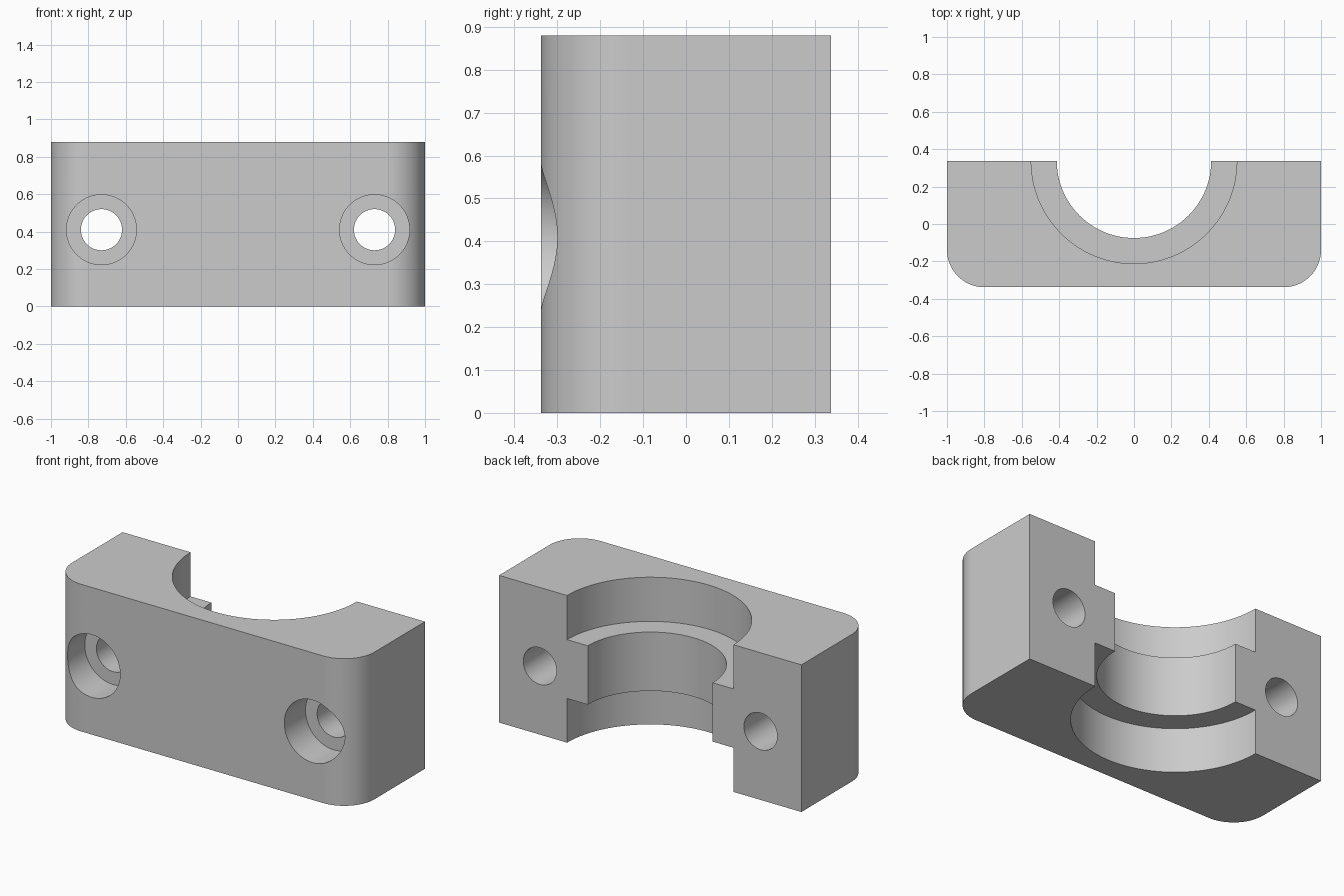
import bpy
import bmesh
import math
from mathutils import Matrix

cube = bpy.data.objects.get("Cube")
if cube:
    bpy.data.objects.remove(cube, do_unlink=True)

HALF_W, HALF_D, HEIGHT = 1.0, 0.338, 0.88
CORNER = 0.2
RIB_LOW, RIB_HIGH = 0.264, 0.616
BORE_R, RECESS_R = 0.413, 0.55
HOLE_X, HOLE_Z, HOLE_R = 0.73, 0.41, 0.11
POCKET_R, POCKET_DEPTH = 0.187, 0.2
OVER = 0.1  # how far cutters reach past the block

grey = bpy.data.materials.new("plain grey")
grey.use_nodes = True
grey.diffuse_color = (0.6, 0.6, 0.6, 1)
grey.node_tree.nodes["Principled BSDF"].inputs["Base Color"].default_value = (0.6, 0.6, 0.6, 1)


def add_object(name, bm):
    mesh = bpy.data.meshes.new(name)
    bm.to_mesh(mesh)
    bm.free()
    mesh.materials.append(grey)
    obj = bpy.data.objects.new(name, mesh)
    bpy.context.collection.objects.link(obj)
    return obj


def cylinder(name, radius, start, end, x, other, axis):
    """Cylinder along z (other = y) or along y (other = z)."""
    bm = bmesh.new()
    mid = (start + end) / 2
    if axis == "Z":
        place = Matrix.Translation((x, other, mid))
    else:
        place = Matrix.Translation((x, mid, other)) @ Matrix.Rotation(math.pi / 2, 4, "X")
    bmesh.ops.create_cone(bm, cap_ends=True, segments=96, radius1=radius,
                          radius2=radius, depth=end - start, matrix=place)
    obj = add_object(name, bm)
    obj.hide_render = True
    return obj


# Block: outline with two rounded front corners, pulled up
outline = [(HALF_W, HALF_D), (-HALF_W, HALF_D)]
STEPS = 24
for side, first in ((-1, math.pi), (1, 1.5 * math.pi)):
    for i in range(STEPS + 1):
        a = first + i / STEPS * math.pi / 2
        outline.append((side * (HALF_W - CORNER) + CORNER * math.cos(a),
                        -HALF_D + CORNER + CORNER * math.sin(a)))
bm = bmesh.new()
base = bm.faces.new([bm.verts.new((x, y, 0)) for x, y in outline])
top = bmesh.ops.extrude_face_region(bm, geom=[base])["geom"]
bmesh.ops.translate(bm, vec=(0, 0, HEIGHT),
                    verts=[v for v in top if isinstance(v, bmesh.types.BMVert)])
bmesh.ops.recalc_face_normals(bm, faces=bm.faces)
block = add_object("clamp_block", bm)

# Half-round bore with a wider recess above and below the rib
cutters = [
    cylinder("bore_cutter", BORE_R, -OVER, HEIGHT + OVER, 0, HALF_D, "Z"),
    cylinder("lower_recess_cutter", RECESS_R, -OVER, RIB_LOW, 0, HALF_D, "Z"),
    cylinder("upper_recess_cutter", RECESS_R, RIB_HIGH, HEIGHT + OVER, 0, HALF_D, "Z"),
]
# Bolt holes with wider pockets at the front
for x in (-HOLE_X, HOLE_X):
    cutters.append(cylinder("bolt_hole_cutter", HOLE_R, -HALF_D - OVER, HALF_D + OVER,
                            x, HOLE_Z, "Y"))
    cutters.append(cylinder("bolt_pocket_cutter", POCKET_R, -HALF_D - OVER,
                            -HALF_D + POCKET_DEPTH, x, HOLE_Z, "Y"))

bpy.ops.object.select_all(action="DESELECT")
block.select_set(True)
bpy.context.view_layer.objects.active = block
for cutter in cutters:
    cut = block.modifiers.new("cut", "BOOLEAN")
    cut.operation = "DIFFERENCE"
    cut.solver = "EXACT"
    cut.object = cutter
    bpy.ops.object.modifier_apply(modifier=cut.name)
    bpy.data.objects.remove(cutter, do_unlink=True)

# Smooth curves, crisp edges, flat faces kept even
bpy.ops.object.shade_smooth_by_angle(angle=math.radians(30))
even = block.modifiers.new("even_normals", "WEIGHTED_NORMAL")
even.keep_sharp = True
